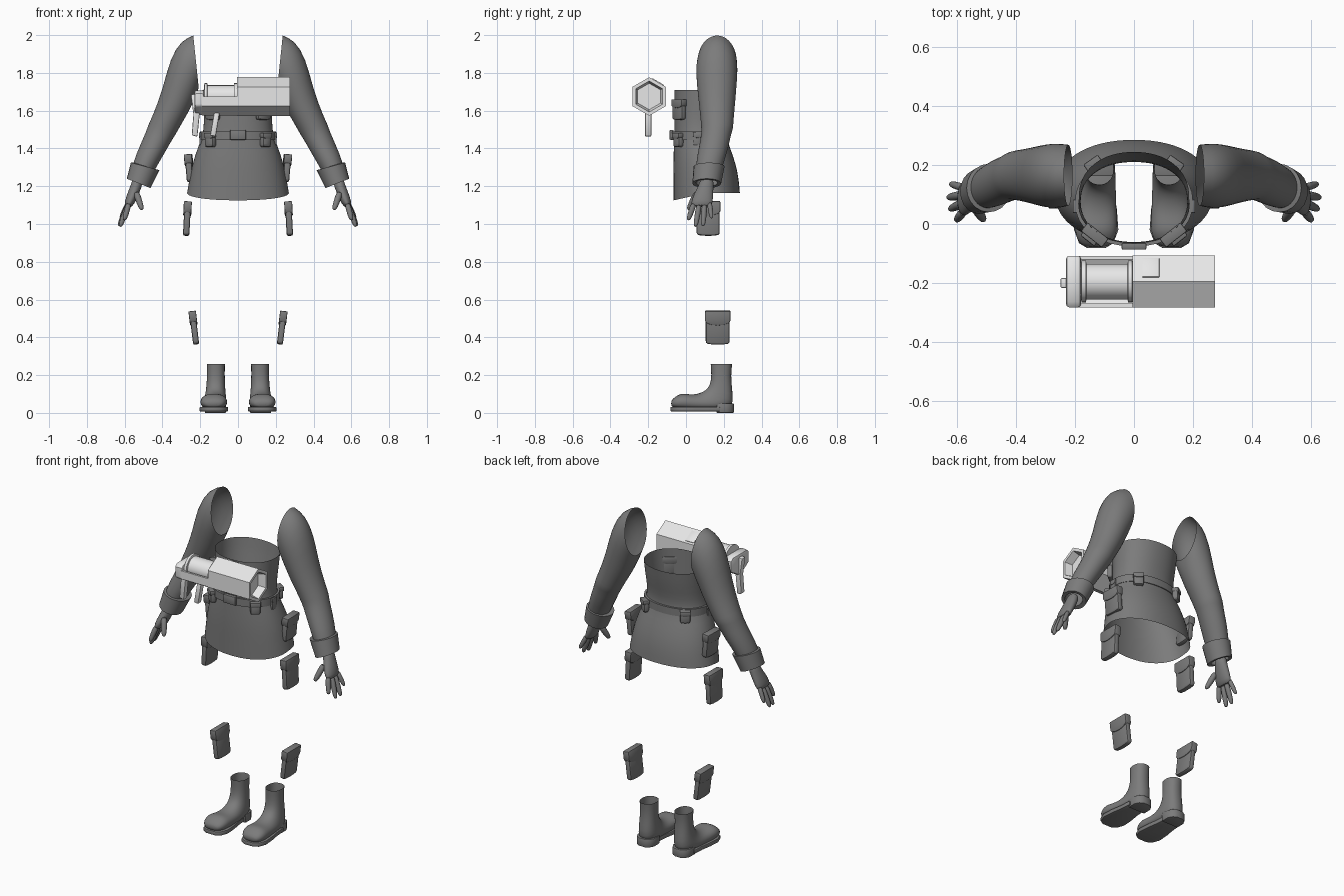
import bpy, bmesh, math
from mathutils import Vector, Matrix

if "Cube" in bpy.data.objects:
    bpy.data.objects.remove(bpy.data.objects["Cube"])


def material(name, value):
    m = bpy.data.materials.new(name)
    m.use_nodes = True
    colour = (value, value, value, 1)
    m.diffuse_color = colour
    m.node_tree.nodes["Principled BSDF"].inputs["Base Color"].default_value = colour
    return m


GREY = material("cloth grey", 0.2)
WHITE = material("device white", 0.8)


def finish(name, bm, mat, mirror=False, subd=0, angle=40):
    bmesh.ops.recalc_face_normals(bm, faces=bm.faces)
    me = bpy.data.meshes.new(name)
    bm.to_mesh(me)
    bm.free()
    me.materials.append(mat)
    for p in me.polygons:
        p.use_smooth = True
    me.set_sharp_from_angle(angle=math.radians(angle))
    ob = bpy.data.objects.new(name, me)
    bpy.context.collection.objects.link(ob)
    if mirror:
        mod = ob.modifiers.new("mirror", "MIRROR")
        mod.use_mirror_merge = False
    if subd:
        ob.modifiers.new("subdivision", "SUBSURF").levels = subd
        ob.modifiers["subdivision"].render_levels = subd
    return ob


def ring(c, u, v, n=20, power=1.0):
    c, u, v = Vector(c), Vector(u), Vector(v)
    def soft(t):
        return math.copysign(abs(t) ** power, t)
    angles = [2 * math.pi * i / n for i in range(n)]
    return [c + u * soft(math.cos(a)) + v * soft(math.sin(a)) for a in angles]


def loft(name, rings, mat, mirror=False, caps=(False, False), subd=0, cyclic=False, angle=60):
    bm = bmesh.new()
    vs = [[bm.verts.new(p) for p in r] for r in rings]
    n = len(vs[0])
    pairs = list(zip(vs, vs[1:])) + ([(vs[-1], vs[0])] if cyclic else [])
    for a, b in pairs:
        for i in range(n):
            j = (i + 1) % n
            bm.faces.new((a[i], a[j], b[j], b[i]))
    for use, r in zip(caps, (vs[0], vs[-1])):
        if use:
            bm.faces.new(r)
    return finish(name, bm, mat, mirror, subd, angle)


def prism_bm(pts, depth, bevel=0.0):
    bm = bmesh.new()
    f, b = [[bm.verts.new((x, s * depth / 2, z)) for x, z in pts] for s in (-1, 1)]
    bm.faces.new(f)
    bm.faces.new(b)
    for i in range(len(pts)):
        j = (i + 1) % len(pts)
        bm.faces.new((f[i], f[j], b[j], b[i]))
    bmesh.ops.recalc_face_normals(bm, faces=bm.faces)
    if bevel:
        edges = [e for e in bm.edges if e.calc_face_angle(0) > math.radians(50)]
        bmesh.ops.bevel(bm, geom=edges, offset=bevel, segments=2, profile=0.5, affect="EDGES")
    return bm


def prism(name, pts, depth, matrix, mat, bevel=0.0, mirror=False):
    bm = prism_bm(pts, depth, bevel)
    bm.transform(matrix)
    return finish(name, bm, mat, mirror)


def turn(loc, az=0, lean=0):
    return (Matrix.Translation(loc) @ Matrix.Rotation(math.radians(az), 4, "Z")
            @ Matrix.Rotation(math.radians(lean), 4, "X"))


def pouch(name, loc, az, w, h, d, lean=0):
    # Rounded bag with a curved flap over its upper part
    m = turn(loc, az, lean)
    def outline(top, bottom, half, sag):
        arc = [(half * math.cos(math.pi * i / 6), bottom - sag * math.sin(math.pi * i / 6)) for i in range(7)]
        return [(-half, top), (half, top)] + arc
    prism(name, outline(h * 0.46, -h * 0.44, w * 0.47, h * 0.05), d, m, GREY, d * 0.28, True)
    prism(name + "_flap", outline(h * 0.5, h * 0.22, w * 0.5, h * 0.14), d * 1.25, m, GREY, d * 0.15, True)


# Coat: open bodice flowing into a flared skirt
def body_ring(z, front, back, rx, grow=0.0):
    c = (0, (front + back) / 2, z)
    return ring(c, (rx + grow, 0, 0), (0, (back - front) / 2 + grow, 0), 32, 0.92)


coat = [body_ring(*s) for s in (
    (1.71, -.062, .245, .188), (1.62, -.062, .232, .184), (1.54, -.062, .212, .18),
    (1.47, -.062, .208, .186), (1.41, -.065, .232, .212), (1.32, -.068, .264, .242),
    (1.24, -.067, .28, .258), (1.165, -.066, .286, .271))]
for p in coat[-1]:
    p.z -= 0.04 * max(0, (0.11 - p.y) / 0.176)
loft("coat", coat, GREY, subd=1)

# Belt with buckle and pouches
belt = (-.064, .212, .188)
loft("belt", [body_ring(z, *belt, g) for z, g in ((1.445, 0), (1.445, .012), (1.49, .012), (1.49, 0))],
     GREY, cyclic=True, angle=40)
box = [(-.042, -.026), (.042, -.026), (.042, .026), (-.042, .026)]
prism("buckle", box, .022, turn((0, -.076, 1.472)), GREY, .005)
pouch("front_belt_pouch", (.145, -.04, 1.445), 38, .06, .075, .035)
pouch("side_belt_pouch", (.196, .06, 1.45), 90, .045, .07, .018)
pouch("back_belt_pouch", (.135, .2, 1.45), 145, .06, .075, .035)
pouch("chest_pocket", (.133, -.037, 1.605), 38, .09, .11, .03)

# Large pouches on skirt, thigh and shin
pouch("skirt_pouch", (.258, .13, 1.295), 92, .12, .15, .034, 5)
pouch("thigh_pouch", (.27, .117, 1.028), 90, .13, .185, .034, -3)
pouch("shin_pouch", (.232, .168, .45), 90, .135, .18, .032, 7)


# Sleeves: sections given by inner and outer point, depth centre and half depth
def arm_ring(x0, z0, x1, z1, y, ry):
    return ring(((x0 + x1) / 2, y, (z0 + z1) / 2), ((x1 - x0) / 2, 0, (z1 - z0) / 2), (0, ry, 0))


sleeve = [arm_ring(*s) for s in (
    (.208, 1.72, .237, 2.0, .165, .105), (.222, 1.675, .3, 1.975, .163, .112),
    (.24, 1.635, .36, 1.88, .163, .108), (.265, 1.585, .4, 1.71, .164, .098),
    (.31, 1.51, .452, 1.575, .165, .087), (.328, 1.475, .476, 1.525, .165, .085),
    (.343, 1.455, .484, 1.497, .16, .079), (.385, 1.38, .52, 1.415, .145, .079),
    (.43, 1.305, .553, 1.335, .125, .074), (.478, 1.215, .572, 1.25, .112, .06))]
loft("sleeve", sleeve, GREY, mirror=True, subd=1)
cuff = [arm_ring(*s) for s in (
    (.44, 1.29, .55, 1.325, .122, .066), (.416, 1.285, .567, 1.325, .122, .082),
    (.463, 1.19, .589, 1.24, .11, .076), (.485, 1.2, .57, 1.235, .11, .058))]
loft("cuff", cuff, GREY, mirror=True, cyclic=True, angle=40)

# Hands: palm, then tapered fingers
palm = [arm_ring(*s) for s in (
    (.5, 1.235, .555, 1.255, .112, .036), (.512, 1.19, .568, 1.205, .105, .04),
    (.528, 1.15, .585, 1.165, .093, .052), (.55, 1.105, .6, 1.12, .083, .058),
    (.567, 1.085, .6, 1.095, .083, .052))]
loft("palm", palm, GREY, mirror=True, caps=(True, True), subd=1)


def finger(name, base, tip, r):
    base, tip = Vector(base), Vector(tip)
    d = (tip - base).normalized()
    u = d.cross(Vector((0, 1, 0))).normalized()
    v = d.cross(u)
    rings = [ring(base.lerp(tip, t), u * r * k, v * r * k, 8)
             for t, k in ((0, 1), (.35, 1.05), (.7, .95), (.92, .75), (1, .35))]
    loft(name, rings, GREY, mirror=True, caps=(True, True), subd=1)


finger("thumb", (.54, .06, 1.17), (.508, .012, 1.075), .018)
finger("index_finger", (.578, .042, 1.11), (.602, .012, 1.02), .016)
finger("middle_finger", (.582, .07, 1.105), (.624, .05, .985), .016)
finger("ring_finger", (.582, .098, 1.105), (.63, .09, .988), .016)
finger("little_finger", (.58, .124, 1.115), (.622, .136, 1.03), .014)


# Boots: sections given by heel-side and instep-side points, half width and centre
def boot_ring(y0, z0, y1, z1, w, x):
    return ring((x, (y0 + y1) / 2, (z0 + z1) / 2), (w, 0, 0), (0, (y1 - y0) / 2, (z1 - z0) / 2), 20, .88)


boot = [boot_ring(*s) for s in (
    (.245, .26, .13, .26, .048, .117), (.238, .2, .135, .2, .047, .117),
    (.244, .13, .128, .145, .05, .118), (.252, .06, .1, .115, .056, .119),
    (.235, .02, .06, .1, .06, .121), (.14, .015, .025, .097, .063, .124),
    (.05, .013, -.01, .103, .07, .127), (-.02, .016, -.035, .1, .073, .129),
    (-.062, .024, -.068, .078, .058, .13), (-.078, .035, -.08, .06, .034, .13))]
loft("boot", boot, GREY, mirror=True, caps=(False, True), subd=1)


def slab(name, rows, x, z0, z1):
    pts = [(-w, y) for y, w in rows] + [(w, y) for y, w in reversed(rows)]
    m = Matrix.Translation((x, 0, (z0 + z1) / 2)) @ Matrix.Rotation(-math.pi / 2, 4, "X")
    prism(name, pts, z1 - z0, m, GREY, .004, True)


slab("boot_sole", ((-.082, .03), (-.065, .058), (-.02, .075), (.05, .07), (.11, .06), (.18, .055)), .128, .008, .032)
slab("boot_heel", ((.162, .056), (.215, .056), (.24, .042), (.253, .02)), .12, 0, .05)

# Handheld device: hexagonal barrel with a recessed open end
AXIS = (-.195, 1.675)


def along_x(x):
    return turn((x, *AXIS), 90)


hexagon = [(.102 * math.sin(math.pi * i / 3), .102 * math.cos(math.pi * i / 3)) for i in range(6)]
bm = prism_bm(hexagon, .28)
end = [f for f in bm.faces if f.normal.y < -.9]
bmesh.ops.inset_region(bm, faces=end, thickness=.02, depth=0)
bmesh.ops.inset_region(bm, faces=end, thickness=.012, depth=-.045)
bm.transform(along_x(.135))
finish("device_barrel", bm, WHITE)

# Trough, end block and spool
trough = [(-.087, .0), (-.087, -.05), (0, -.101), (.087, -.05), (.087, .0),
          (.075, .0), (.075, -.042), (0, -.086), (-.075, -.042), (-.075, .0)]
prism("device_trough", trough, .19, along_x(-.095), WHITE)
block = [(-.087, -.05), (0, -.101), (.087, -.05), (.087, .015), (.068, .032), (-.068, .032), (-.087, .015)]
prism("device_end_block", block, .05, along_x(-.205), WHITE, .01)
spool = [(-.182, .03), (-.178, .071), (-.163, .071), (-.161, .06),
         (-.022, .06), (-.02, .071), (-.006, .071), (-.004, .03)]
loft("device_spool", [ring((x, *AXIS), (0, r, 0), (0, 0, r), 24) for x, r in spool],
     WHITE, caps=(True, True), angle=35)

# Grip, lever and top plate
grip = [(-.148, 1.468), (-.118, 1.463), (-.095, 1.6), (-.125, 1.6)]
prism("device_grip", grip, .034, turn((0, -.2, 0)), WHITE, .007)
lever = [(-.245, 1.47), (-.215, 1.462), (-.203, 1.58), (-.222, 1.69), (-.25, 1.685), (-.236, 1.58)]
prism("device_lever", lever, .034, turn((0, -.2, 0)), WHITE, .006)
plate = [(-.029, -.037), (.029, -.037), (.029, .037), (-.029, .037)]
prism("device_plate", plate, .009, turn((.057, -.149, 1.75), 180, -60), WHITE, .002)
